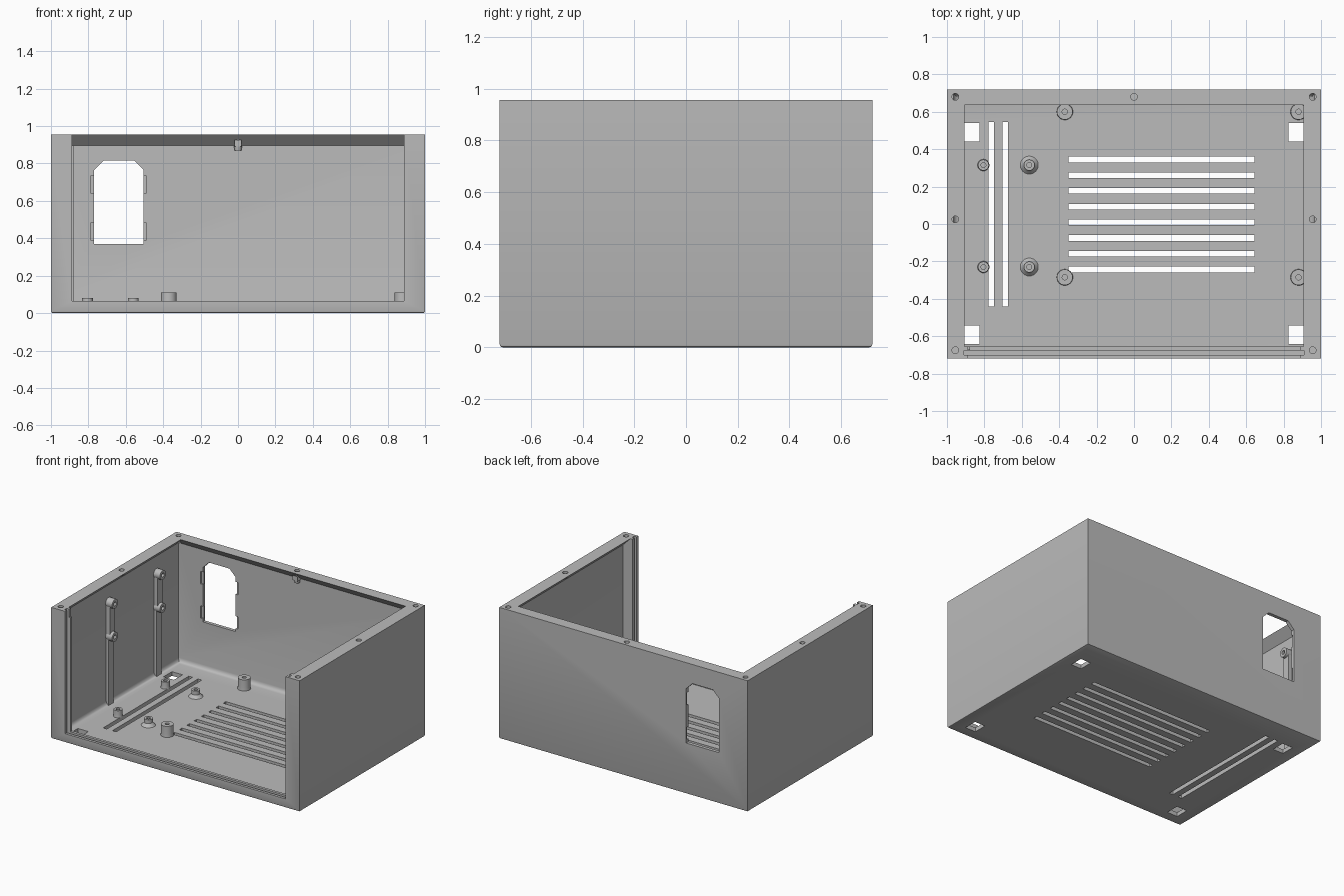
import bpy, bmesh, math
from mathutils import Matrix

old = bpy.data.objects.get("Cube")
if old:
    bpy.data.objects.remove(old)

grey = bpy.data.materials.new("light grey plastic")
grey.use_nodes = True
colour = (0.5, 0.5, 0.5, 1)
grey.diffuse_color = colour
grey.node_tree.nodes["Principled BSDF"].inputs["Base Color"].default_value = colour

FLOOR, TOP = 0.03, 0.955
WALL_X, WALL_Y, LIP = 0.965, 0.695, 0.06
SILL_BACK = -0.655


def make(name, bm):
    bmesh.ops.recalc_face_normals(bm, faces=bm.faces)
    mesh = bpy.data.meshes.new(name)
    bm.to_mesh(mesh)
    bm.free()
    mesh.materials.append(grey)
    ob = bpy.data.objects.new(name, mesh)
    bpy.context.collection.objects.link(ob)
    return ob


def box(bm, x0, x1, y0, y1, z0, z1):
    m = Matrix.Translation(((x0 + x1) / 2, (y0 + y1) / 2, (z0 + z1) / 2))
    m = m @ Matrix.Diagonal((x1 - x0, y1 - y0, z1 - z0, 1))
    return bmesh.ops.create_cube(bm, size=1, matrix=m)["verts"]


def cylinder(bm, x, y, z0, z1, r0, r1=None, sides=24):
    bmesh.ops.create_cone(bm, cap_ends=True, segments=sides, radius1=r0,
                          radius2=r0 if r1 is None else r1, depth=z1 - z0,
                          matrix=Matrix.Translation((x, y, (z0 + z1) / 2)))


def prism(bm, outline, y0, y1):
    """Extrude an x-z outline along y."""
    face = bm.faces.new([bm.verts.new((x, y0, z)) for x, z in outline])
    new = bmesh.ops.extrude_face_region(bm, geom=[face])["geom"]
    bmesh.ops.translate(bm, vec=(0, y1 - y0, 0),
                        verts=[v for v in new if isinstance(v, bmesh.types.BMVert)])


def cut(ob, bm):
    """Subtract a mesh from an object and bake the result."""
    cutter = make("cutter", bm)
    mod = ob.modifiers.new("cut", "BOOLEAN")
    mod.operation, mod.solver, mod.object = "DIFFERENCE", "EXACT", cutter
    bpy.context.view_layer.update()
    graph = bpy.context.evaluated_depsgraph_get()
    baked = bpy.data.meshes.new_from_object(ob.evaluated_get(graph))
    ob.modifiers.clear()
    ob.data = baked
    bpy.data.objects.remove(cutter)


def smooth(ob):
    bpy.ops.object.select_all(action="DESELECT")
    ob.select_set(True)
    bpy.context.view_layer.objects.active = ob
    bpy.ops.object.shade_smooth_by_angle(angle=math.radians(30))


# Outer shell with a small chamfer round the base
bm = bmesh.new()
box(bm, -1, 1, -0.72, 0.72, 0, TOP)
bmesh.ops.bevel(bm, geom=[e for e in bm.edges if all(v.co.z < 0.01 for v in e.verts)],
                offset=0.01, segments=2, profile=0.5, affect="EDGES")
case = make("case_shell", bm)

# Cavity: thin walls flaring into a wide sloped lip at the top, rounded floor edges
bm = bmesh.new()
rings = []
for z, inset in ((FLOOR, 0), (TOP - LIP, 0), (TOP, LIP), (TOP + 0.05, LIP)):
    x, y = WALL_X - inset, WALL_Y - inset
    rings.append([bm.verts.new(c) for c in
                  ((-x, SILL_BACK, z), (x, SILL_BACK, z), (x, y, z), (-x, y, z))])
bm.faces.new(rings[0])
bm.faces.new(rings[-1])
for a, b in zip(rings, rings[1:]):
    for i in range(4):
        j = (i + 1) % 4
        bm.faces.new((a[i], a[j], b[j], b[i]))
floor_edges = [e for e in bm.edges if all(v.co.z < FLOOR + 0.01 for v in e.verts)
               and any(v.co.y > 0 for v in e.verts)]
bmesh.ops.bevel(bm, geom=floor_edges, offset=0.03, segments=4, profile=0.5, affect="EDGES")
cut(case, bm)

# Front opening, then the panel groove in sill and pillars
bm = bmesh.new()
box(bm, -0.888, 0.888, -0.8, -0.6, 0.065, 1.1)
cut(case, bm)
bm = bmesh.new()
box(bm, -0.908, 0.908, -0.70, -0.675, 0.045, 1.1)
cut(case, bm)

# Floor vents and corner foot openings
bm = bmesh.new()
for i in range(8):
    y = 0.345 - 0.084 * i
    box(bm, -0.35, 0.645, y - 0.015, y + 0.015, -0.1, 0.1)
for x in (-0.763, -0.688):
    box(bm, x - 0.015, x + 0.015, -0.44, 0.545, -0.1, 0.1)
for s in (-1, 1):
    for y in (0.49, -0.592):
        box(bm, s * 0.867 - 0.042, s * 0.867 + 0.042, y - 0.049, y + 0.049, -0.1, 0.1)
cut(case, bm)

# Socket window in the back wall with clip recesses on its inner side
bm = bmesh.new()
prism(bm, [(-0.77, 0.37), (-0.505, 0.37), (-0.505, 0.765), (-0.555, 0.815),
           (-0.72, 0.815), (-0.77, 0.765)], 0.6, 0.8)
cut(case, bm)
for z in (0.44, 0.69):
    bm = bmesh.new()
    box(bm, -0.788, -0.488, 0.6, 0.707, z - 0.048, z + 0.042)
    cut(case, bm)

# Screw holes in the rim
bm = bmesh.new()
for x, y in [(0, 0.68)] + [(s * 0.955, y) for s in (-1, 1) for y in (-0.675, 0.025, 0.68)]:
    cylinder(bm, x, y, TOP - 0.06, TOP + 0.05, 0.018)
cut(case, bm)
smooth(case)

# Closed boss under the back screw hole
bm = bmesh.new()
cylinder(bm, 0, 0.68, 0.87, 0.895, 0.018, 0.022)
box(bm, -0.02, 0.02, 0.656, 0.66, 0.89, 0.925)
smooth(make("rear_screw_boss", bm))

# Guide strip behind the right pillar groove
bm = bmesh.new()
box(bm, -0.89, -0.878, -0.674, SILL_BACK, 0.065, TOP - LIP)
make("panel_guide", bm)


def standoff(name, x, y, radius, top, hole, flare):
    """Round post with a screw hole, made by turning a profile."""
    profile = [(flare, FLOOR - 0.004), ((flare + radius) / 2, FLOOR + 0.008),
               (radius, FLOOR + 0.022), (radius, top), (hole, top),
               (hole, FLOOR + 0.01), (0, FLOOR + 0.01)]
    bm = bmesh.new()
    verts = [bm.verts.new((r, 0, z)) for r, z in profile]
    edges = [bm.edges.new(p) for p in zip(verts, verts[1:])]
    bmesh.ops.spin(bm, geom=verts + edges, axis=(0, 0, 1), cent=(0, 0, 0),
                   angle=math.tau, steps=24)
    bmesh.ops.remove_doubles(bm, verts=bm.verts, dist=0.0005)
    ob = make(name, bm)
    ob.location = (x, y, 0)
    smooth(ob)


# Short posts beside the long vents, tall posts around the short vents
for y in (0.315, -0.23):
    standoff("short_standoff", -0.805, y, 0.029, 0.08, 0.013, 0.032)
    standoff("short_standoff", -0.56, y, 0.029, 0.08, 0.013, 0.052)
for x in (-0.37, 0.88):
    for y in (0.6, -0.285):
        standoff("tall_standoff", x, y, 0.042, 0.11, 0.014, 0.044)

# Cable ribs on the right wall, each with two ringed bosses
for y in (-0.11, 0.44):
    bm = bmesh.new()
    box(bm, -WALL_X - 0.01, -0.945, y - 0.028, y + 0.028, FLOOR, 0.53)
    box(bm, -WALL_X - 0.01, -0.935, y - 0.028, y + 0.028, 0.53, 0.77)
    make("wall_rib", bm)
    for z in (0.53, 0.77):
        bm = bmesh.new()
        cylinder(bm, 0, 0, -0.04, 0.022, 0.034)
        ring = make("rib_boss", bm)
        bm = bmesh.new()
        cylinder(bm, 0, 0, 0, 0.1, 0.014)
        cut(ring, bm)
        ring.location = (-0.935, y, z)
        ring.rotation_euler = (0, math.pi / 2, 0)
        smooth(ring)
